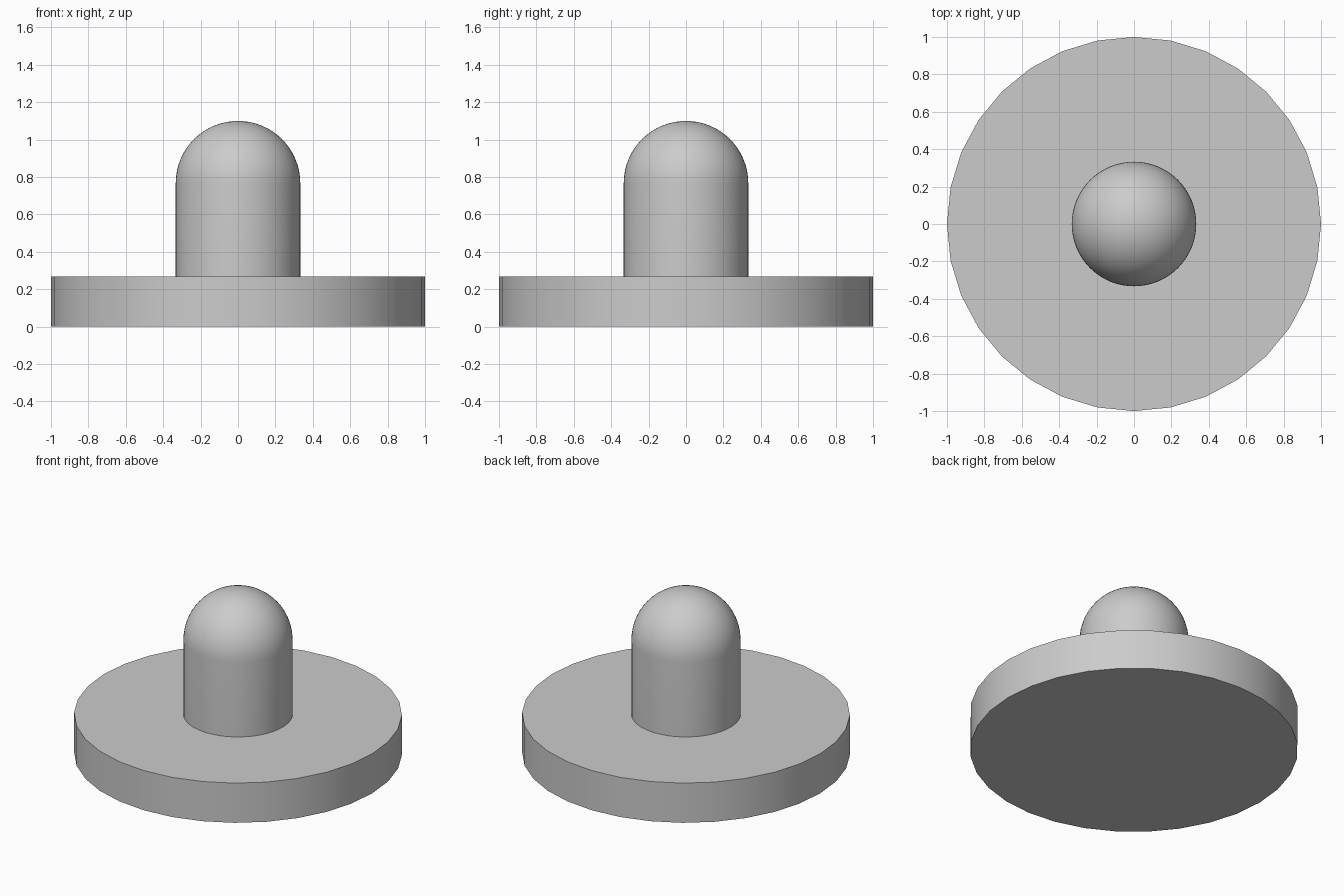
import bpy
import bmesh
from math import sin, cos, pi, radians

cube = bpy.data.objects.get("Cube")
if cube:
    bpy.data.objects.remove(cube, do_unlink=True)

BASE_H = 0.267
POST_R = 0.333
TOP = 1.1

grey = bpy.data.materials.new("plain grey")
grey.use_nodes = True
colour = (0.6, 0.6, 0.6, 1)
grey.diffuse_color = colour
grey.node_tree.nodes["Principled BSDF"].inputs["Base Color"].default_value = colour


def lathe(name, profile, sides):
    """Revolve (radius, height) points about z; a zero radius closes to a point."""
    bm = bmesh.new()
    verts = [bm.verts.new((r, 0, z)) for r, z in profile]
    edges = [bm.edges.new(pair) for pair in zip(verts, verts[1:])]
    bmesh.ops.spin(bm, geom=verts + edges, cent=(0, 0, 0), axis=(0, 0, 1),
                   angle=2 * pi, steps=sides, use_merge=True)
    bmesh.ops.remove_doubles(bm, verts=bm.verts, dist=1e-5)
    bmesh.ops.recalc_face_normals(bm, faces=bm.faces)
    mesh = bpy.data.meshes.new(name)
    bm.to_mesh(mesh)
    bm.free()
    mesh.materials.append(grey)
    obj = bpy.data.objects.new(name, mesh)
    bpy.context.collection.objects.link(obj)
    bpy.ops.object.select_all(action="DESELECT")
    obj.select_set(True)
    bpy.context.view_layer.objects.active = obj
    bpy.ops.object.shade_smooth_by_angle(angle=radians(30))
    return obj


# Flat disc base
lathe("base_disc", [(0, 0), (1, 0), (1, BASE_H), (0, BASE_H)], 32)

# Upright post with a hemispherical top
STEPS = 16
dome_z = TOP - POST_R
arc = [(POST_R * cos(pi / 2 * i / STEPS), dome_z + POST_R * sin(pi / 2 * i / STEPS))
       for i in range(STEPS)]
lathe("domed_post", [(POST_R, BASE_H)] + arc + [(0, TOP)], 64)
